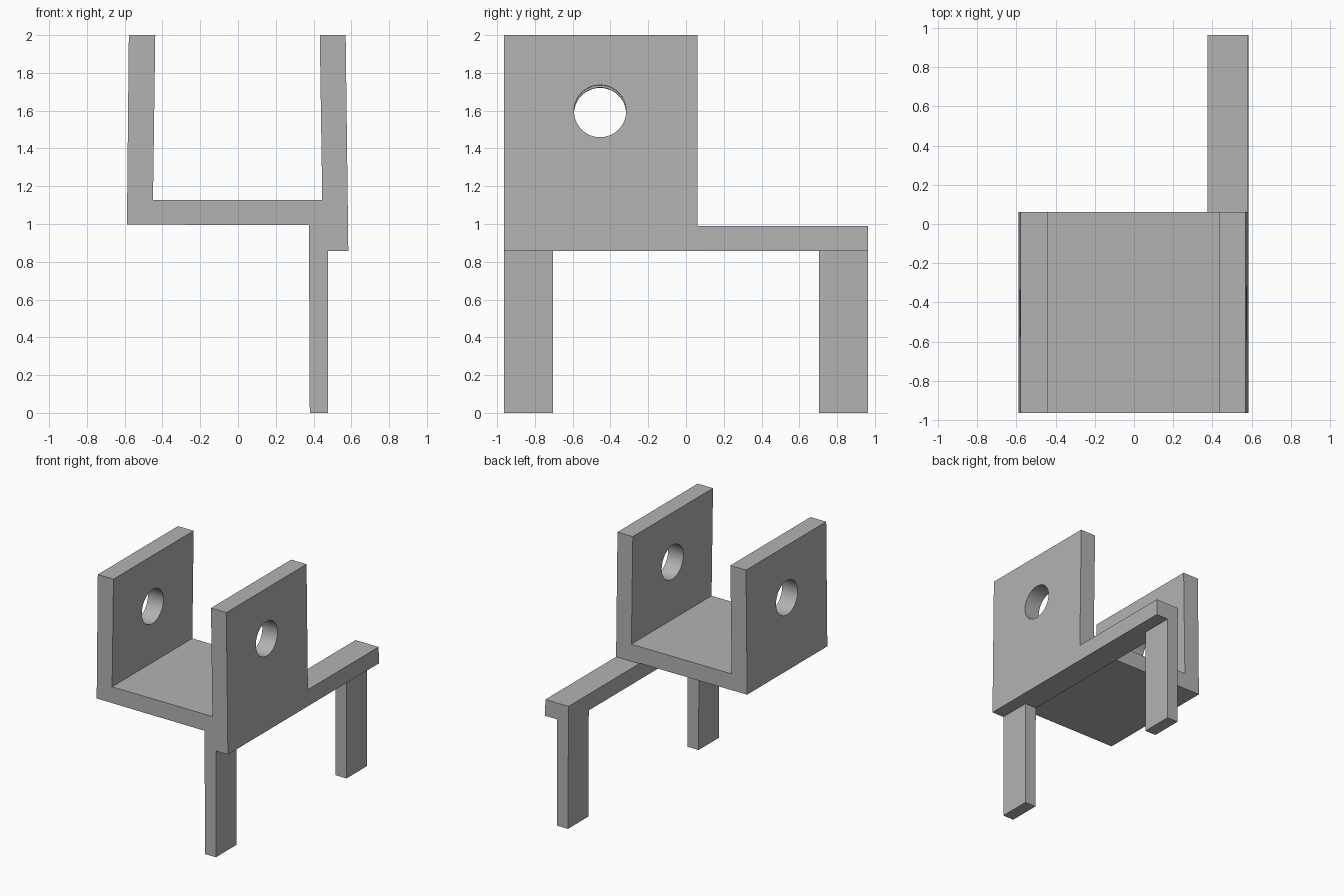
import bpy, bmesh, math
from mathutils import Vector

cube = bpy.data.objects.get("Cube")
if cube:
    bpy.data.objects.remove(cube, do_unlink=True)

GREY = (0.45, 0.45, 0.45, 1)
mat = bpy.data.materials.new("plain grey")
mat.use_nodes = True
mat.diffuse_color = GREY
mat.node_tree.nodes["Principled BSDF"].inputs["Base Color"].default_value = GREY


def prism(name, profile, y0, y1):
    """Extrude an x-z outline along y."""
    bm = bmesh.new()
    face = bm.faces.new([bm.verts.new((x, y0, z)) for x, z in profile])
    moved = bmesh.ops.extrude_face_region(bm, geom=[face])["geom"]
    verts = [v for v in moved if isinstance(v, bmesh.types.BMVert)]
    bmesh.ops.translate(bm, verts=verts, vec=(0, y1 - y0, 0))
    bmesh.ops.recalc_face_normals(bm, faces=bm.faces)
    mesh = bpy.data.meshes.new(name)
    bm.to_mesh(mesh)
    bm.free()
    mesh.materials.append(mat)
    obj = bpy.data.objects.new(name, mesh)
    bpy.context.collection.objects.link(obj)
    return obj


FRONT, STEP, BACK = -0.963, 0.06, 0.963
LEG_DEPTH = 0.26

# U-shaped cradle with slightly inward-leaning walls and a rail below the left wall
cradle = prism("cradle", [
    (-0.588, 0.997), (0.375, 0.994), (0.376, 0.858), (0.584, 0.858),
    (0.57, 2.0), (0.433, 2.0), (0.446, 1.128), (-0.45, 1.128),
    (-0.438, 2.0), (-0.578, 2.0)], FRONT, STEP)

# Rail continuing behind the cradle
prism("rear_rail", [(0.375, 0.99), (0.376, 0.858), (0.584, 0.858), (0.582, 0.99)], STEP, BACK)

# Legs under the inner edge of the rail
leg = [(0.376, 0.858), (0.38, 0), (0.477, 0), (0.477, 0.858)]
prism("front_leg", leg, FRONT, FRONT + LEG_DEPTH)
prism("rear_leg", leg, BACK - LEG_DEPTH, BACK)

# Round hole bored through both walls, dipping slightly toward the right wall
axis = Vector((1, 0, 0.013))
bpy.ops.mesh.primitive_cylinder_add(
    vertices=64, radius=0.138, depth=1.6, location=(0, -0.455, 1.59),
    rotation=axis.to_track_quat('Z', 'Y').to_euler())
cutter = bpy.context.object
cutter.name = "hole_cutter"
cutter.hide_render = True
cutter.data.materials.append(mat)
mod = cradle.modifiers.new("holes", 'BOOLEAN')
mod.operation = 'DIFFERENCE'
mod.solver = 'EXACT'
mod.object = cutter
bpy.ops.object.select_all(action='DESELECT')
cradle.select_set(True)
bpy.context.view_layer.objects.active = cradle
bpy.ops.object.modifier_apply(modifier=mod.name)
bpy.data.objects.remove(cutter, do_unlink=True)
bpy.ops.object.shade_smooth_by_angle(angle=math.radians(30))
